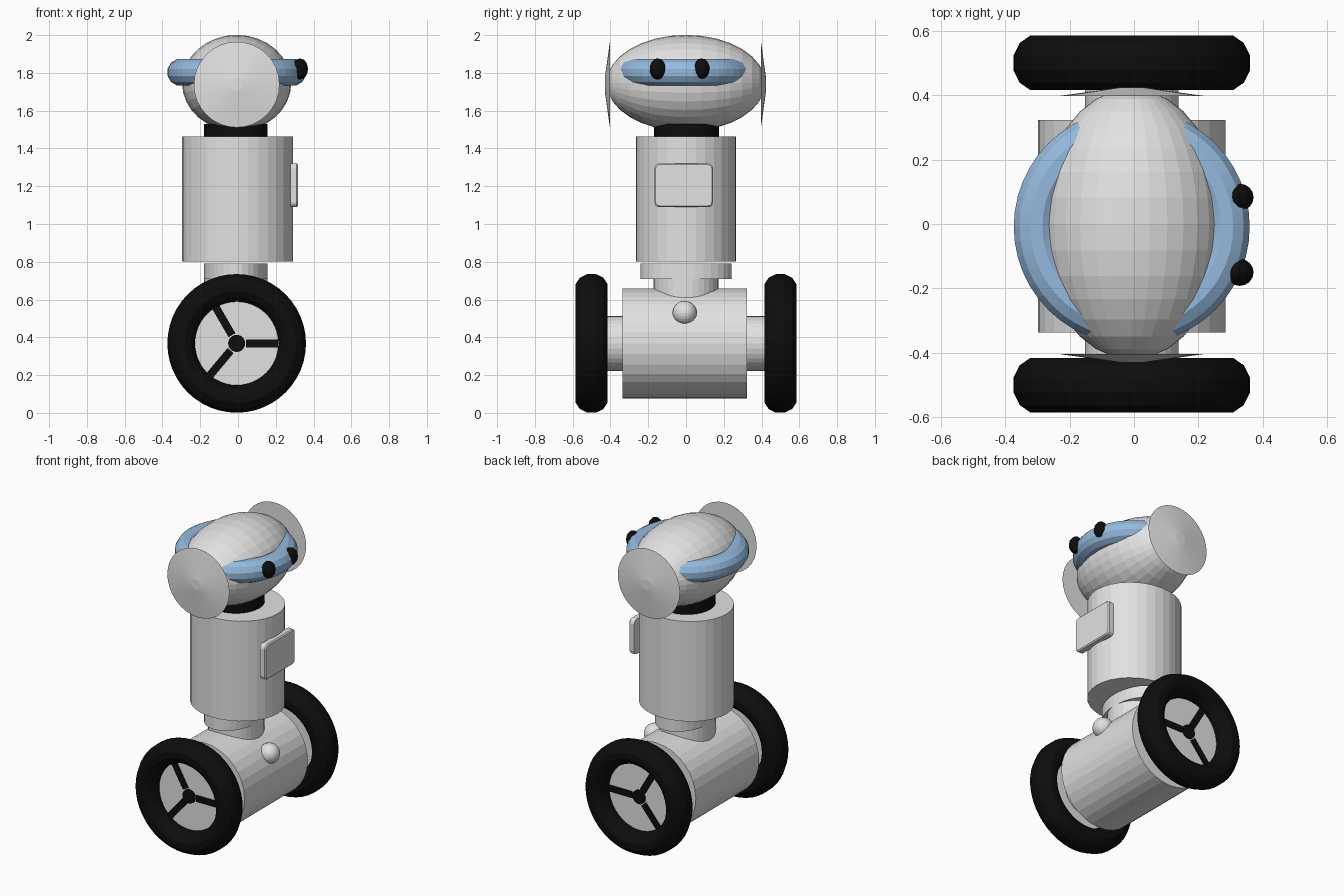
import bpy, bmesh, math
from mathutils import Matrix, Vector

if "Cube" in bpy.data.objects:
    bpy.data.objects.remove(bpy.data.objects["Cube"])

CX = -0.007  # shared centre line of the parts


def material(name, rgb):
    m = bpy.data.materials.new(name)
    m.diffuse_color = (*rgb, 1)
    m.use_nodes = True
    m.node_tree.nodes["Principled BSDF"].inputs["Base Color"].default_value = m.diffuse_color
    return m


GREY = material("light_grey", (0.76, 0.76, 0.76))
BLACK = material("black", (0.004, 0.004, 0.004))
BLUE = material("sky_blue", (0.30, 0.49, 0.73))


def finish(name, bm, mat):
    bmesh.ops.recalc_face_normals(bm, faces=bm.faces)
    me = bpy.data.meshes.new(name)
    bm.to_mesh(me)
    bm.free()
    me.materials.append(mat)
    ob = bpy.data.objects.new(name, me)
    bpy.context.collection.objects.link(ob)
    return ob


def cylinder(name, mat, centre, rx, ry, depth, axis='Z', r_top=1.0, sides=32):
    """Elliptical cylinder or cone; axis 'Y' points its top towards +y."""
    bm = bmesh.new()
    bmesh.ops.create_cone(bm, cap_ends=True, segments=sides, radius1=1, radius2=r_top, depth=depth)
    m = Matrix.Diagonal((rx, ry, 1, 1))
    if axis == 'Y':
        m = Matrix.Rotation(-math.pi / 2, 4, 'X') @ m
    bm.transform(Matrix.Translation(centre) @ m)
    return finish(name, bm, mat)


def ellipsoid(name, mat, centre, radii, u=32, v=16):
    """Sphere with its poles along y, scaled to the given radii."""
    bm = bmesh.new()
    bmesh.ops.create_uvsphere(bm, u_segments=u, v_segments=v, radius=1)
    bm.transform(Matrix.Translation(centre) @ Matrix.Diagonal((*radii, 1))
                 @ Matrix.Rotation(math.pi / 2, 4, 'X'))
    return finish(name, bm, mat)


def torus(name, mat, centre, major, minor, half_width, axis='Z', n=48, k=12):
    bm = bmesh.new()
    rings = []
    for i in range(n):
        a = 2 * math.pi * i / n
        ring = []
        for j in range(k):
            b = 2 * math.pi * (j + 0.5) / k
            r = major + minor * math.cos(b) / math.cos(math.pi / k)
            h = half_width * math.sin(b) / math.cos(math.pi / k)
            ring.append(bm.verts.new((r * math.cos(a), r * math.sin(a), h)))
        rings.append(ring)
    for i in range(n):
        p, q = rings[i], rings[(i + 1) % n]
        for j in range(k):
            bm.faces.new((p[j], q[j], q[(j + 1) % k], p[(j + 1) % k]))
    if axis == 'Y':
        bm.transform(Matrix.Rotation(-math.pi / 2, 4, 'X'))
    bm.transform(Matrix.Translation(centre))
    return finish(name, bm, mat)


def box(name, mat, centre, size, turn=0.0):
    """Box, turned about its own y axis."""
    bm = bmesh.new()
    bmesh.ops.create_cube(bm, size=1)
    bm.transform(Matrix.Translation(centre) @ Matrix.Rotation(-turn, 4, 'Y')
                 @ Matrix.Diagonal((*size, 1)))
    return finish(name, bm, mat)


# Wheels, axles and ear discs on both sides
WZ = 0.368
for side, s in (("left", -1), ("right", 1)):
    torus(side + "_tyre", BLACK, (CX, s * 0.5, WZ), 0.294, 0.073, 0.085, 'Y')
    cylinder(side + "_wheel_disc", GREY, (CX, s * 0.485, WZ), 0.235, 0.235, 0.02, 'Y')
    cylinder(side + "_wheel_hub", BLACK, (CX, s * 0.495, WZ), 0.045, 0.045, 0.02, 'Y')
    for i, deg in enumerate((0, 120, 230)):
        a = math.radians(deg)
        mid = Vector((CX + 0.135 * math.cos(a), s * 0.495, WZ + 0.135 * math.sin(a)))
        box(f"{side}_spoke_{i + 1}", BLACK, mid, (0.17, 0.014, 0.042), a)
    cylinder(side + "_axle", GREY, (CX, s * 0.40, WZ), 0.145, 0.145, 0.16, 'Y')
    ear = cylinder(side + "_ear_disc", GREY, (0, 0, 0), 0.227, 0.227, 0.027, 'Y', r_top=0.15)
    ear.data.transform(Matrix.Translation((CX, s * 0.4135 - 0.003, 1.738))
                       @ Matrix.Rotation(0 if s > 0 else math.pi, 4, 'Z'))

# Base drum with a round sensor
cylinder("base_drum", GREY, (CX, -0.007, WZ), 0.291, 0.291, 0.66, 'Y')
ellipsoid("base_sensor", GREY, (0.235, -0.007, 0.53), (0.064, 0.064, 0.064), 24, 12)

# Waist and torso
cylinder("waist", GREY, (CX - 0.005, 0, 0.66), 0.167, 0.172, 0.14)
cylinder("waist_collar", GREY, (CX - 0.005, 0, 0.75), 0.167, 0.24, 0.08)
cylinder("torso", GREY, (CX + 0.004, 0, 1.132), 0.293, 0.266, 0.66)

# Rounded chest plate: round the four corners, then soften the edges
plate = box("chest_plate", GREY, (0.298, -0.012, 1.205), (0.04, 0.312, 0.232))
bm = bmesh.new()
bm.from_mesh(plate.data)
corners = [e for e in bm.edges if abs(e.verts[0].co.x - e.verts[1].co.x) > 0.01]
bmesh.ops.bevel(bm, geom=corners, offset=0.028, segments=3, profile=0.5, affect='EDGES')
rim = [e for e in bm.edges if all(v.co.x > 0.31 for v in e.verts)]
bmesh.ops.bevel(bm, geom=rim, offset=0.007, segments=1, affect='EDGES')
bm.to_mesh(plate.data)
bm.free()

# Neck, head and visor band with two eyes
cylinder("neck", BLACK, (CX - 0.005, 0.002, 1.49), 0.167, 0.172, 0.08)
ellipsoid("head", GREY, (CX, 0, 1.746), (0.289, 0.42, 0.255))
torus("visor_band", BLUE, (CX, -0.008, 1.803), 0.296, 0.07, 0.07)
for side, y in (("left", -0.15), ("right", 0.083)):
    ellipsoid(side + "_eye", BLACK, (0.328, y, 1.821), (0.043, 0.042, 0.056), 12, 8)
